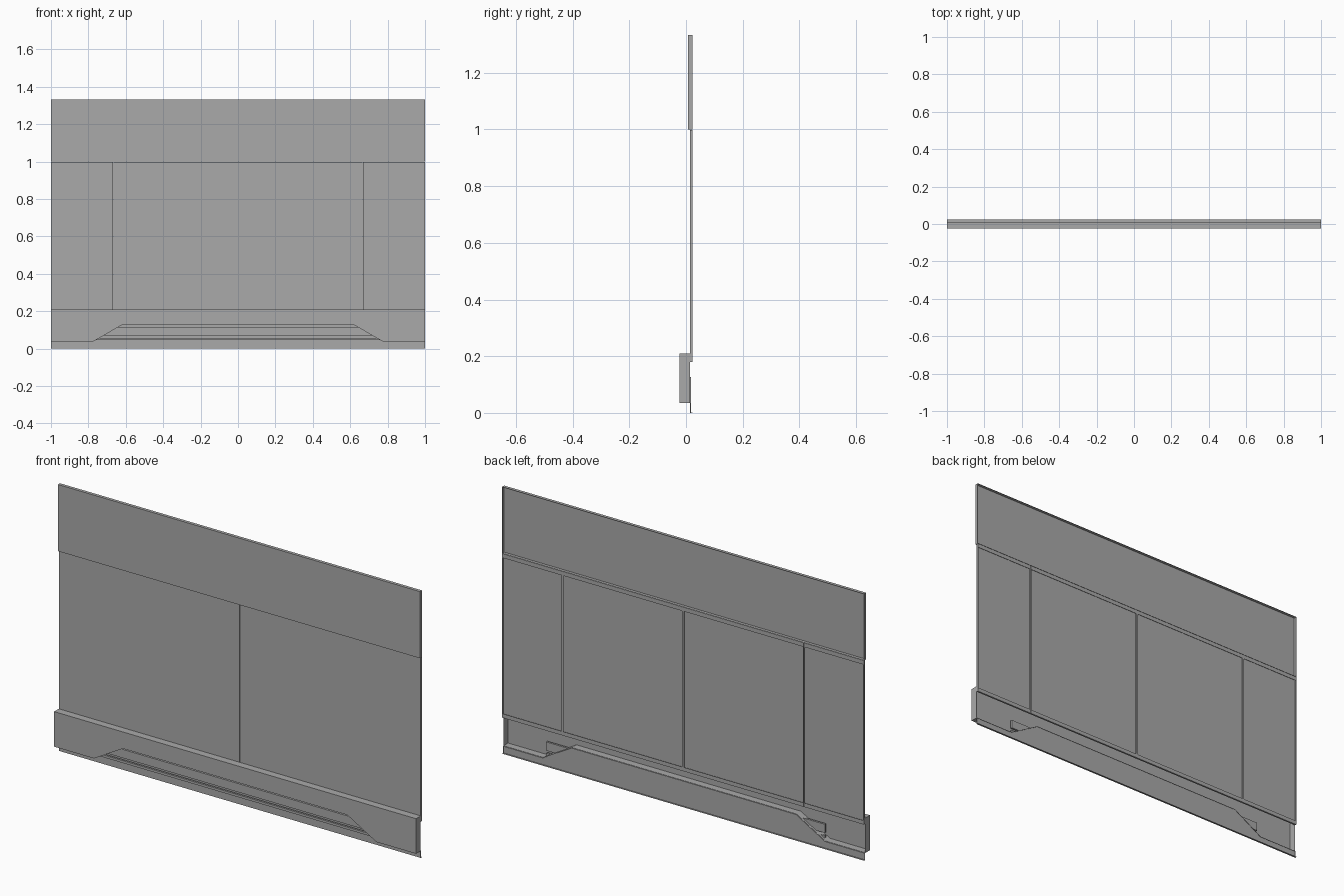
import bpy
import bmesh

cube = bpy.data.objects.get("Cube")
if cube:
    bpy.data.objects.remove(cube, do_unlink=True)

SHEET = 0.0015   # sheet metal thickness
BACK = 0.023     # rear plane of the folded edges
PANEL_Y = 0.014  # front plane of the wall panels


def make_material(name, rgb):
    mat = bpy.data.materials.new(name)
    mat.use_nodes = True
    mat.diffuse_color = (*rgb, 1)
    mat.node_tree.nodes["Principled BSDF"].inputs["Base Color"].default_value = (*rgb, 1)
    return mat


GREY = make_material("plain grey metal", (0.4, 0.4, 0.4))


def finish(name, bm):
    mesh = bpy.data.meshes.new(name)
    bm.to_mesh(mesh)
    bm.free()
    mesh.materials.append(GREY)
    obj = bpy.data.objects.new(name, mesh)
    bpy.context.collection.objects.link(obj)
    return obj


def box(name, x0, x1, y0, y1, z0, z1):
    bm = bmesh.new()
    bmesh.ops.create_cube(bm, size=1)
    for v in bm.verts:
        v.co = (x0 + (x1 - x0) * (v.co.x + 0.5),
                y0 + (y1 - y0) * (v.co.y + 0.5),
                z0 + (z1 - z0) * (v.co.z + 0.5))
    return finish(name, bm)


def tray(name, outline, front, back):
    """Folded sheet: a face at the front with edges turned to the back."""
    bm = bmesh.new()
    near = [bm.verts.new((x, front, z)) for x, z in outline]
    far = [bm.verts.new((x, back, z)) for x, z in outline]
    bm.faces.new(near)
    for i in range(len(near)):
        j = (i + 1) % len(near)
        bm.faces.new((near[j], near[i], far[i], far[j]))
    obj = finish(name, bm)
    fold = obj.modifiers.new("sheet", "SOLIDIFY")
    fold.thickness = SHEET
    fold.offset = -1
    fold.use_even_offset = True
    return obj


def rectangle(x0, x1, z0, z1):
    return [(x0, z0), (x1, z0), (x1, z1), (x0, z1)]


# Upper fascia
tray("upper_fascia", rectangle(-1, 1, 1.0, 1.333), 0.007, BACK)

# Four wall panels with return lips along the folded edges
seams = [-1, -0.667, 0, 0.667, 1]
GAP, LIP, SIDE_LIP = 0.0006, 0.02, 0.005
LOW, HIGH = 0.18, 0.999
for n, (a, b) in enumerate(zip(seams, seams[1:]), 1):
    a, b = a + GAP, b - GAP
    tray(f"wall_panel_{n}", rectangle(a, b, LOW, HIGH), PANEL_Y, BACK)
    lip_y = BACK - SHEET
    box(f"panel_{n}_top_lip", a, b, lip_y, BACK, HIGH - LIP, HIGH)
    box(f"panel_{n}_bottom_lip", a, b, lip_y, BACK, LOW, LOW + LIP)
    box(f"panel_{n}_right_lip", a, a + SIDE_LIP, lip_y, BACK, LOW + LIP, HIGH - LIP)
    box(f"panel_{n}_left_lip", b - SIDE_LIP, b, lip_y, BACK, LOW + LIP, HIGH - LIP)

# Projecting skirt with a trapezoid opening along its lower edge
recess = [(-0.78, 0.035), (-0.62, 0.127), (0.62, 0.127), (0.78, 0.035)]
tray("skirt", [(-1, 0.035), *recess, (1, 0.035), (1, 0.21), (-1, 0.21)],
     -0.023, PANEL_Y)

# Kick plate, closing the recess from behind
tray("kick_plate", [(-1, 0), (1, 0), (1, 0.035), *reversed(recess), (-1, 0.035)],
     PANEL_Y, PANEL_Y + 0.003)
box("kick_plate_foot", -1, 1, PANEL_Y, BACK, 0, SHEET)

# Horizontal bars inside the recess
box("upper_recess_bar", -0.77, 0.77, -0.006, 0.004, 0.07, 0.113)
box("lower_recess_bar", -0.77, 0.77, -0.006, 0.004, 0.045, 0.057)
